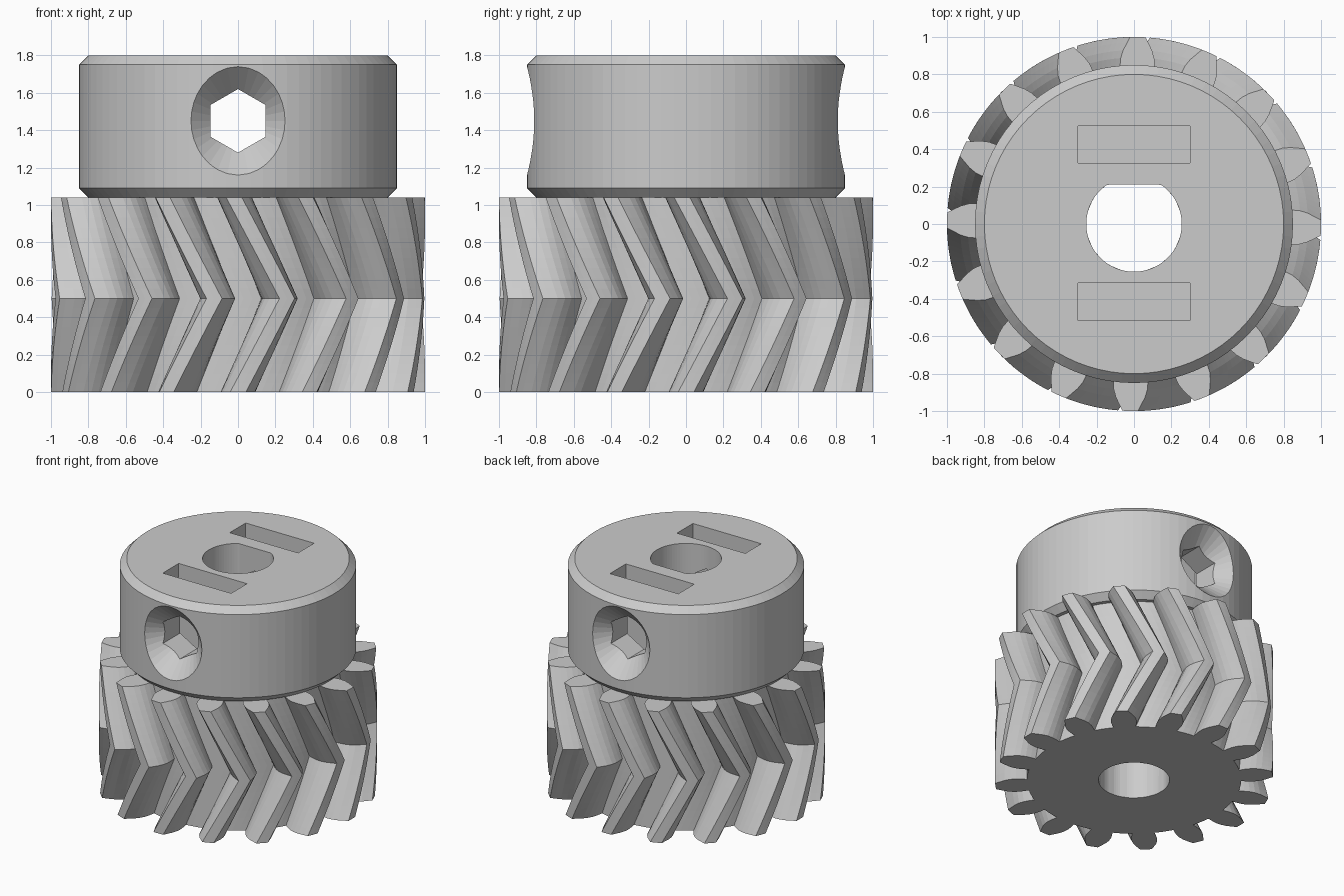
import bpy, bmesh
from math import sin, cos, pi, radians
from mathutils import Matrix

cube = bpy.data.objects.get("Cube")
if cube:
    bpy.data.objects.remove(cube, do_unlink=True)

TEETH = 16
PITCH = 360 / TEETH
GEAR_TOP, MID_Z = 1.04, 0.5
TWIST = 30.4          # degrees of helix per unit of height
BORE = 0.255
SCREW_Z = 1.45

grey = bpy.data.materials.new("plain_grey")
grey.use_nodes = True
colour = (0.6, 0.6, 0.6, 1)
grey.diffuse_color = colour
grey.node_tree.nodes["Principled BSDF"].inputs["Base Color"].default_value = colour


def make_object(name, bm):
    bmesh.ops.recalc_face_normals(bm, faces=bm.faces)
    mesh = bpy.data.meshes.new(name)
    bm.to_mesh(mesh)
    bm.free()
    mesh.materials.append(grey)
    obj = bpy.data.objects.new(name, mesh)
    bpy.context.collection.objects.link(obj)
    return obj


def ring(bm, polar, z):
    """Closed loop of vertices from (radius, degrees) pairs."""
    return [bm.verts.new((r * cos(radians(a)), r * sin(radians(a)), z))
            for r, a in polar]


def bridge(bm, low, high):
    n = len(low)
    for i in range(n):
        j = (i + 1) % n
        bm.faces.new((low[i], low[j], high[j], high[i]))


def prism(name, points, z0, z1):
    bm = bmesh.new()
    low = [bm.verts.new((x, y, z0)) for x, y in points]
    high = [bm.verts.new((x, y, z1)) for x, y in points]
    bridge(bm, low, high)
    bm.faces.new(low)
    bm.faces.new(high)
    return make_object(name, bm)


def cone_along_y(name, sides, r_front, r_back, y0, y1):
    bm = bmesh.new()
    bmesh.ops.create_cone(bm, cap_ends=True, segments=sides, radius1=r_front,
                          radius2=r_back, depth=abs(y1 - y0))
    turn = Matrix.Rotation(-pi / 2 if y1 > y0 else pi / 2, 4, 'X')
    move = Matrix.Translation((0, (y0 + y1) / 2, SCREW_Z))
    bmesh.ops.transform(bm, matrix=move @ turn, verts=bm.verts)
    return make_object(name, bm)


# Herringbone gear: half widths of a tooth (degrees) from root to tip
flank = [(0.77, 5.9), (0.81, 6.2), (0.85, 6.25), (0.89, 5.8),
         (0.93, 4.8), (0.97, 3.4), (1.0, 2.4)]
tooth = [(r, -a) for r, a in flank] + [(1.0, 0)] + [(r, a) for r, a in flank[::-1]]
root = flank[0]
gap = [(root[0], root[1] + (PITCH - 2 * root[1]) * f) for f in (1 / 3, 2 / 3)]
cell = tooth + gap
size, last = len(cell), len(tooth) - 1


def gear_outline(z):
    turn = TWIST * (MID_Z - abs(z - MID_Z)) - 90
    return [(r, a + k * PITCH + turn) for k in range(TEETH) for r, a in cell]


bm = bmesh.new()
steps = 10
levels = [MID_Z * i / steps for i in range(steps)]
levels += [MID_Z + (GEAR_TOP - MID_Z) * i / steps for i in range(steps + 1)]
rings = [ring(bm, gear_outline(z), z) for z in levels]
for low, high in zip(rings, rings[1:]):
    bridge(bm, low, high)

# End caps: one face per tooth, then an annulus down to the round bore
root_ids = [k * size + i for k in range(TEETH) for i in (0, last, last + 1, last + 2)]
bores = []
for loop, z in ((rings[0], 0), (rings[-1], GEAR_TOP)):
    outline = gear_outline(z)
    inner = ring(bm, [(BORE, outline[i][1]) for i in root_ids], z)
    bridge(bm, inner, [loop[i] for i in root_ids])
    for k in range(TEETH):
        bm.faces.new(loop[k * size:k * size + last + 1])
    bores.append(inner)
bridge(bm, *bores)
make_object("herringbone_gear", bm)

# Collar with chamfered rims
SIDES = 80
angles = [360 * i / SIDES for i in range(SIDES)]
bm = bmesh.new()
rims = [ring(bm, [(r, a) for a in angles], z)
        for r, z in ((0.8, GEAR_TOP), (0.85, 1.09), (0.85, 1.75), (0.8, 1.8))]
for low, high in zip(rims, rims[1:]):
    bridge(bm, low, high)
bm.faces.new(rims[0])
bm.faces.new(rims[-1])
collar = make_object("collar", bm)

# Cutters: flat-sided bore, nut slots, hexagonal cross hole, countersinks
d_shape = [(BORE * cos(radians(a)), min(BORE * sin(radians(a)), 0.21)) for a in angles]
cutters = [prism("bore_cutter", d_shape, 0.9, 1.9)]
for y in (-0.415, 0.425):
    box = [(sx * 0.3, y + sy * 0.1) for sx, sy in ((-1, -1), (1, -1), (1, 1), (-1, 1))]
    cutters.append(prism("slot_cutter", box, 1.15, 1.9))

hexagon = [(0.17 * sin(i * pi / 3), 0.17 * cos(i * pi / 3)) for i in range(6)]
hex_cutter = prism("hex_cutter", hexagon, -1, 1)
hex_cutter.data.transform(Matrix.Translation((0, 0, SCREW_Z)) @ Matrix.Rotation(pi / 2, 4, 'X'))
cutters.append(hex_cutter)
for side in (-1, 1):
    cutters.append(cone_along_y("countersink_cutter", 32, 0.35, 0.14,
                                side * 0.91, side * 0.70))

for cutter in cutters:
    cutter.hide_render = True
    mod = collar.modifiers.new("cut", 'BOOLEAN')
    mod.operation = 'DIFFERENCE'
    mod.solver = 'EXACT'
    mod.object = cutter

# Bake the cuts and drop the cutters
bpy.context.view_layer.update()
graph = bpy.context.evaluated_depsgraph_get()
baked = bpy.data.meshes.new_from_object(collar.evaluated_get(graph))
collar.modifiers.clear()
collar.data = baked
for cutter in cutters:
    bpy.data.objects.remove(cutter, do_unlink=True)
